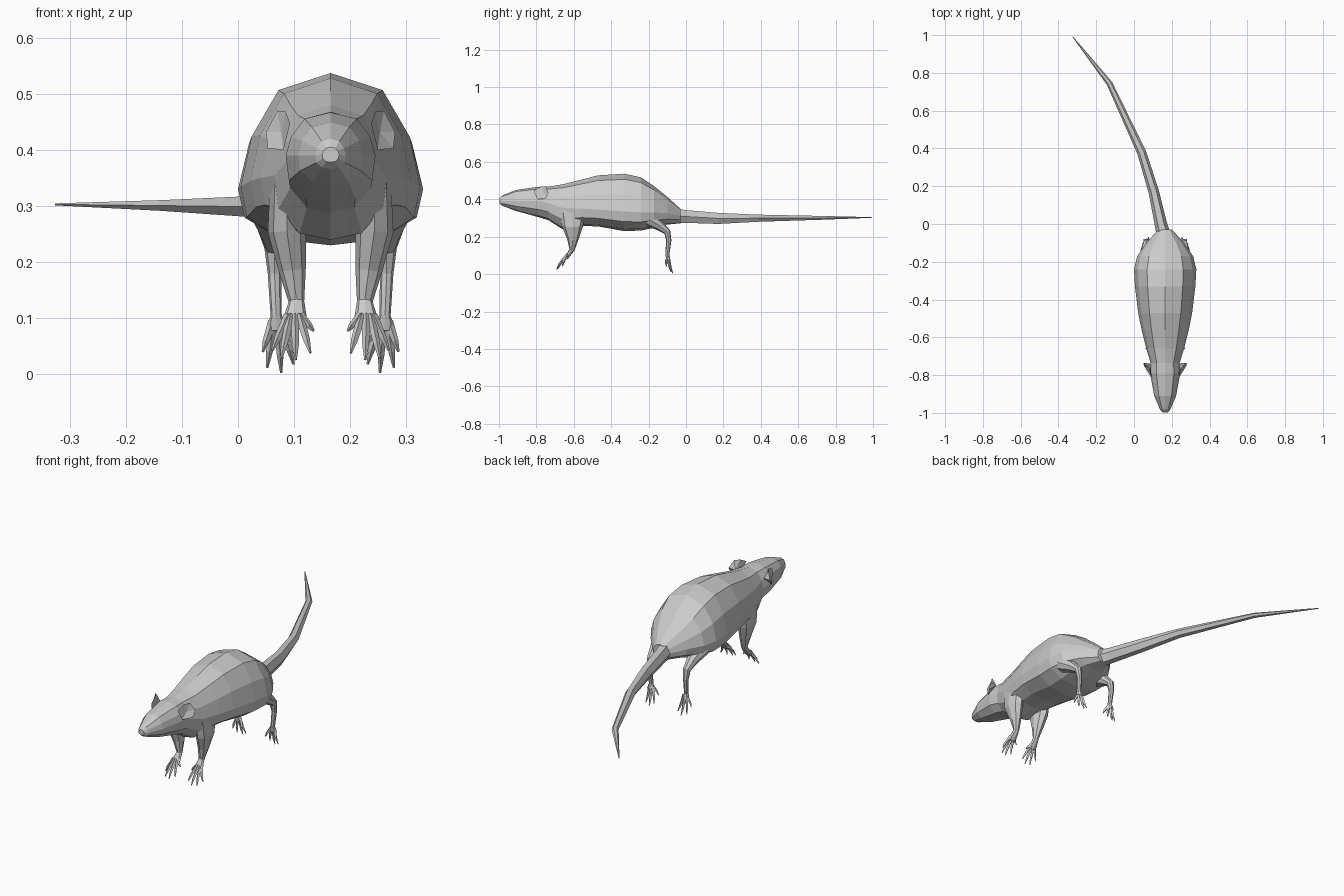
import bpy, bmesh, math
from mathutils import Vector

CX = 0.165  # mid-plane of the body


def loft(name, rings, mirror=False):
    """Skin a list of equal-length vertex rings and cap both ends."""
    bm = bmesh.new()
    add_rings(bm, rings)
    return finish(name, bm, mirror)


def add_rings(bm, rings):
    vs = [[bm.verts.new(p) for p in r] for r in rings]
    n = len(vs[0])
    for a, b in zip(vs, vs[1:]):
        for i in range(n):
            j = (i + 1) % n
            bm.faces.new((a[i], a[j], b[j], b[i]))
    bm.faces.new(vs[0])
    bm.faces.new(vs[-1])


def tube_rings(path, sides):
    """path: (x, y, z, side radius, other radius) -> rings square to the path."""
    pts = [Vector(p[:3]) for p in path]
    rings = []
    for i, p in enumerate(path):
        t = (pts[min(i + 1, len(pts) - 1)] - pts[max(i - 1, 0)]).normalized()
        side = (Vector((1, 0, 0)) - t * t.x).normalized()
        up = side.cross(t)
        rings.append([pts[i] + side * p[3] * math.cos(a) + up * p[4] * math.sin(a)
                      for a in (2 * math.pi * k / sides for k in range(sides))])
    return rings


def finish(name, bm, mirror=False):
    bmesh.ops.recalc_face_normals(bm, faces=bm.faces)
    me = bpy.data.meshes.new(name)
    bm.to_mesh(me)
    bm.free()
    ob = bpy.data.objects.new(name, me)
    bpy.context.collection.objects.link(ob)
    if mirror:  # paired parts are modelled around x = 0, then moved
        ob.modifiers.new("Mirror", 'MIRROR')
        ob.location.x = CX
    return ob


# body and head: y, bottom z, top z, half width, z of widest point
stations = [
    (-0.997, .378, .405, .015, .392), (-0.983, .366, .420, .027, .390),
    (-0.91, .338, .450, .058, .390), (-0.79, .305, .467, .080, .390),
    (-0.735, .288, .468, .077, .380), (-0.66, .240, .480, .100, .355),
    (-0.56, .258, .505, .125, .350), (-0.47, .255, .528, .143, .345),
    (-0.33, .230, .537, .160, .335), (-0.24, .233, .517, .165, .330),
    (-0.17, .248, .470, .148, .330), (-0.10, .265, .413, .100, .325),
    (-0.03, .272, .350, .037, .310)]
# cross-section: width fraction, height fraction above / below the widest point
half = [(0, 1), (.58, .85), (.88, .44), (1, 0), (.93, -.52), (.55, -.9)]
section = half + [(0, -1)] + [(-u, v) for u, v in half[:0:-1]]
loft("body", [[(CX + w * u, y, zm + v * ((zt - zm) if v > 0 else (zm - zb)))
               for u, v in section] for y, zb, zt, w, zm in stations])

# tail
tail = [(.160, -.07, .312, .038, .045), (.142, .0, .308, .033, .039),
        (.105, .17, .298, .028, .034), (.040, .38, .299, .024, .022),
        (-.130, .745, .301, .016, .011), (-.325, .992, .303, .002, .002)]
loft("tail", tube_rings(tail, 6))


def leg(name, path, paw, tips):
    """A tapering limb with a fan of pointed toes."""
    bm = bmesh.new()
    add_rings(bm, tube_rings(path, 8))
    px, py, pz = paw
    for tx, ty, tz in tips:
        x0 = px + (tx - px) * .3
        mid = ((x0 + tx * 2) / 3, (py + ty * 2) / 3 - .004, (pz + tz * 2) / 3 + .004)
        add_rings(bm, tube_rings([(x0, py, pz + .01, .008, .008),
                                  (*mid, .006, .006), (tx, ty, tz, .002, .002)], 4))
    finish(name, bm, mirror=True)


# front legs
leg("front_leg",
    [(.078, -.605, .34, .030, .075), (.078, -.607, .255, .034, .056),
     (.068, -.605, .185, .024, .030), (.061, -.610, .13, .014, .014),
     (.063, -.630, .10, .021, .011), (.064, -.640, .085, .019, .008)],
    (.064, -.635, .095),
    [(.104, -.660, .042), (.088, -.685, .028), (.062, -.692, .026),
     (.036, -.680, .038), (.030, -.645, .077)])

# back legs
leg("back_leg",
    [(.105, -.20, .295, .045, .040), (.102, -.14, .258, .028, .027),
     (.100, -.10, .225, .018, .018), (.100, -.092, .18, .012, .014),
     (.097, -.10, .105, .010, .011), (.096, -.095, .08, .020, .010)],
    (.096, -.095, .085),
    [(.121, -.105, .040), (.113, -.080, .012), (.088, -.070, .003),
     (.066, -.078, .018), (.062, -.108, .050)])

# ears: dished disc with a pointed back
rim = [(.072, -.815, .447), (.080, -.775, .468), (.095, -.750, .470),
       (.115, -.735, .432), (.112, -.752, .403), (.084, -.795, .400)]
bm = bmesh.new()
ring = [bm.verts.new(p) for p in rim]
dish = bm.verts.new((.088, -.762, .432))
back = bm.verts.new((.078, -.738, .430))
for a, b in zip(ring, ring[1:] + ring[:1]):
    bm.faces.new((a, b, dish))
    bm.faces.new((b, a, back))
finish("ear", bm, mirror=True)
